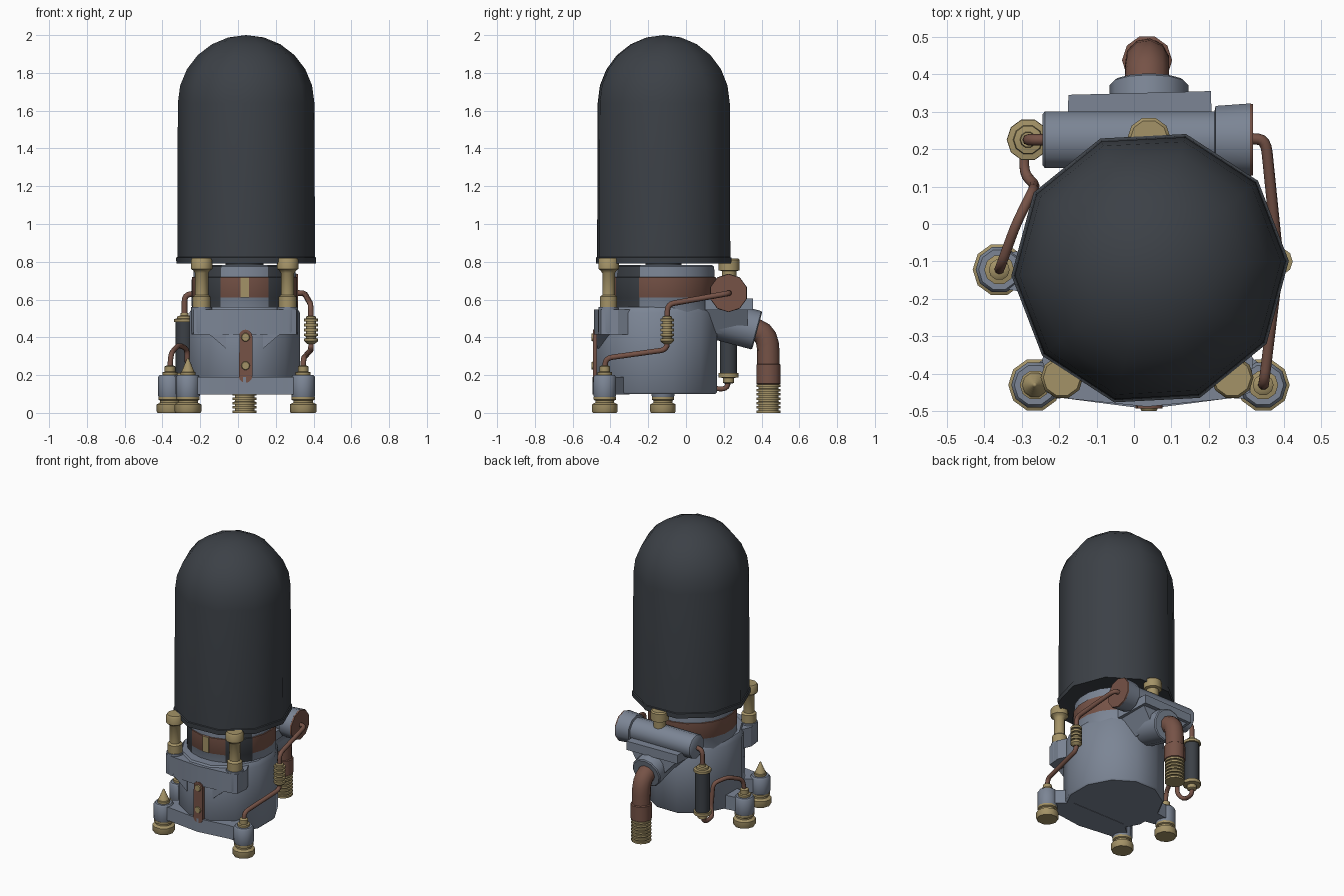
import bpy, bmesh, math
from mathutils import Vector, Matrix

if "Cube" in bpy.data.objects:
    bpy.data.objects.remove(bpy.data.objects["Cube"])

def material(name, rgb):
    m = bpy.data.materials.new(name)
    m.diffuse_color = (*rgb, 1)
    m.use_nodes = True
    m.node_tree.nodes["Principled BSDF"].inputs["Base Color"].default_value = m.diffuse_color
    return m

BLUE = material("blue_grey_metal", (0.20, 0.235, 0.30))
DARK = material("charcoal", (0.045, 0.052, 0.062))
COPPER = material("copper", (0.18, 0.085, 0.062))
BRASS = material("brass", (0.37, 0.29, 0.135))

def finish(name, bm, mats, angle=40):
    bmesh.ops.recalc_face_normals(bm, faces=bm.faces)
    me = bpy.data.meshes.new(name)
    bm.to_mesh(me)
    bm.free()
    for m in mats:
        me.materials.append(m)
    me.shade_smooth()
    me.set_sharp_from_angle(angle=math.radians(angle))
    ob = bpy.data.objects.new(name, me)
    bpy.context.collection.objects.link(ob)
    return ob

def lathe(name, profile, loc, mat, n=10, axis=(0, 0, 1), phase=0, scale=(1, 1), rule=None, mats=None, angle=40):
    """Turn (radius, height) points around an axis; rule(centre) picks a material index."""
    bm = bmesh.new()
    rings = []
    for r, h in profile:
        if r == 0:
            rings.append([bm.verts.new((0, 0, h))] * n)
            continue
        rings.append([bm.verts.new((r * scale[0] * math.cos(phase + math.tau * i / n),
                                    r * scale[1] * math.sin(phase + math.tau * i / n), h)) for i in range(n)])
    for a, b in zip(rings, rings[1:]):
        for i in range(n):
            j = (i + 1) % n
            bm.faces.new(list(dict.fromkeys([a[i], a[j], b[j], b[i]])))
    for ring in (rings[0], rings[-1]):
        if ring[0] is not ring[1]:
            bm.faces.new(ring)
    if rule:
        for f in bm.faces:
            f.material_index = rule(f.calc_center_median())
    rot = Vector((0, 0, 1)).rotation_difference(Vector(axis)).to_matrix().to_4x4()
    bm.transform(Matrix.Translation(loc) @ rot)
    return finish(name, bm, mats or [mat], angle)

def prism(name, pts, lo, hi, mat, plane="xy"):
    """Extrude an outline in the xy plane (along z) or the xz plane (along y)."""
    bm = bmesh.new()
    put = (lambda p, d: (p[0], p[1], d)) if plane == "xy" else (lambda p, d: (p[0], d, p[1]))
    a = [bm.verts.new(put(p, lo)) for p in pts]
    b = [bm.verts.new(put(p, hi)) for p in pts]
    bm.faces.new(a)
    bm.faces.new(b)
    for i in range(len(pts)):
        j = (i + 1) % len(pts)
        bm.faces.new((a[i], a[j], b[j], b[i]))
    return finish(name, bm, [mat], 30)

def pipe(name, pts, radius, mat, bend=0.035, n=8):
    """Tube along a path with rounded corners."""
    pts = [Vector(p) for p in pts]
    path = [pts[0]]
    for p, q, r in zip(pts, pts[1:], pts[2:]):
        a = q + (p - q).normalized() * min(bend, (p - q).length * 0.48)
        b = q + (r - q).normalized() * min(bend, (r - q).length * 0.48)
        path += [a * (1 - t) ** 2 + q * 2 * t * (1 - t) + b * t * t for t in (0, 0.25, 0.5, 0.75, 1)]
    path.append(pts[-1])
    bm = bmesh.new()
    rings, normal, old = [], None, None
    for i, p in enumerate(path):
        d = (path[min(i + 1, len(path) - 1)] - path[max(i - 1, 0)]).normalized()
        normal = d.orthogonal().normalized() if old is None else old.rotation_difference(d) @ normal
        old, side = d, d.cross(normal)
        rings.append([bm.verts.new(p + radius * (normal * math.cos(math.tau * k / n) + side * math.sin(math.tau * k / n)))
                      for k in range(n)])
    for a, b in zip(rings, rings[1:]):
        for k in range(n):
            bm.faces.new((a[k], a[(k + 1) % n], b[(k + 1) % n], b[k]))
    bm.faces.new(rings[0])
    bm.faces.new(rings[-1])
    return finish(name, bm, [mat], 60)

def threads(lo, hi, outer, inner, count):
    step = (hi - lo) / count
    return [p for i in range(count) for p in ((outer, lo + i * step), (outer, lo + (i + 0.55) * step),
                                              (inner, lo + (i + 0.6) * step), (inner, lo + (i + 0.98) * step))]

# Dark dome with a thin rim
dome = [(0.30, 0.80), (0.37, 0.79), (0.371, 0.822), (0.365, 0.825), (0.362, 1.64)]
dome += [(0.362 * math.cos(math.radians(t)), 1.64 + 0.36 * math.sin(math.radians(t))) for t in (15, 30, 45, 60, 75)]
lathe("dome", dome + [(0, 2.0)], (0.043, -0.118, 0), DARK, phase=math.radians(3), angle=50)
lathe("dome_stem", [(0.10, 0.76), (0.10, 0.81)], (0.035, -0.12, 0), DARK)

# Rounded lower body
lathe("lower_body", [(0.97, 0.10), (1, 0.11), (1, 0.53), (0.94, 0.56)], (0.035, -0.155, 0), BLUE, n=12,
      phase=math.radians(15), scale=(0.303, 0.33), angle=45)

# Neck: dark patches behind the front bolts, copper band with a brass tab
def neck_rule(c):
    off = abs(math.degrees(math.atan2(c.x, -c.y)))
    if c.xy.length < 0.2:
        return 0
    if 27 < off < 63:
        return 1
    if 0.61 < c.z < 0.72:
        return 2
    return 0

lathe("neck", [(0.28, 0.5), (0.28, 0.61), (0.281, 0.612), (0.281, 0.718), (0.275, 0.72), (0.272, 0.775), (0.26, 0.782)],
      (0.035, -0.12, 0), None, n=20, phase=math.radians(9), rule=neck_rule, mats=[BLUE, DARK, COPPER])
prism("band_tab", [(0.012, -0.405), (0.058, -0.405), (0.058, -0.395), (0.012, -0.395)], 0.612, 0.718, BRASS)

# Front shoulder carrying the bolts, and the webs that blend it into the body
prism("shoulder", [(-0.245, -0.36), (-0.235, -0.45), (-0.19, -0.465), (0.035, -0.488), (0.265, -0.465), (0.31, -0.45),
                   (0.318, -0.36), (0.25, -0.22), (-0.18, -0.22)], 0.415, 0.548, BLUE)
for side, name in ((-1, "left"), (1, "right")):
    x = 0.035 + side * 0.2275
    prism(name + "_shoulder_web", [(x - side * 0.02, 0.43), (x - side * 0.06, 0.40), (x - side * 0.13, 0.34),
                                   (x - side * 0.13, 0.43)], -0.468, -0.3, BLUE, "xz")
    lathe(name + "_bolt_boss", [(0.052, 0.42), (0.055, 0.43), (0.055, 0.56)], (x, -0.41, 0), BLUE)
    lathe(name + "_front_bolt", [(0.048, 0.55), (0.048, 0.615), (0.035, 0.625), (0.035, 0.74), (0.046, 0.755),
                                 (0.057, 0.762), (0.057, 0.81), (0.05, 0.82)], (x, -0.41, 0), BRASS)
lathe("rear_bolt", [(0.04, 0.69), (0.04, 0.75), (0.058, 0.755), (0.058, 0.81), (0.05, 0.818)], (0.04, 0.228, 0), BRASS)

# Copper gauge strip with brass studs
strip = [(0.04 + 0.036 * math.cos(math.radians(a)), (0.405 if a < 180 else 0.195) + 0.036 * math.sin(math.radians(a)))
         for a in list(range(0, 181, 30)) + list(range(180, 361, 30))]
strip[7] = (strip[6][0], 0.195)
prism("front_strip", strip, -0.493, -0.45, COPPER, "xz")
for name, z in (("upper", 0.40), ("lower", 0.25)):
    lathe(name + "_stud", [(0.024, 0), (0.02, 0.008)], (0.04, -0.491, z), BRASS, axis=(0, -1, 0))

# Base: front flange, left arm and three feet
prism("front_flange", [(-0.265, -0.38), (-0.265, -0.47), (-0.19, -0.465), (0.035, -0.494), (0.26, -0.465), (0.345, -0.47),
                       (0.345, -0.38), (0.24, -0.30), (-0.17, -0.30)], 0.098, 0.19, BLUE)
prism("left_arm", [(-0.36, -0.17), (-0.36, -0.08), (-0.15, -0.05), (-0.15, -0.21)], 0.10, 0.195, BLUE)
feet = {"front_left": (-0.265, -0.43, 0), "front_right": (0.345, -0.43, 0), "left": (-0.36, -0.122, 0)}
for name, loc in feet.items():
    lathe(name + "_foot", [(0.066, 0), (0.071, 0.008), (0.071, 0.045), (0.052, 0.055), (0.052, 0.065), (0.062, 0.07),
                           (0.062, 0.085)], loc, BRASS)
    lathe(name + "_leg", [(0.058, 0.08), (0.063, 0.09), (0.063, 0.19), (0.055, 0.20)], loc, BLUE)
    if name == "front_left":
        cap = [(0.04, 0.19), (0.04, 0.215)]
        for i in range(5):
            cap += [(0.034 - 0.006 * i, 0.217 + 0.014 * i), (0.030 - 0.006 * i, 0.229 + 0.014 * i)]
        cap.append((0, 0.292))
    else:
        cap = [(0.04, 0.19), (0.04, 0.215), (0.028, 0.218), (0.028, 0.245), (0.018, 0.252)]
    lathe(name + "_fitting", cap, loc, BRASS)

# Rear cross cylinder with flared end and copper cap
lathe("cross_cylinder", [(0.07, -0.245), (0.08, -0.238), (0.08, 0.215), (0.095, 0.218), (0.102, 0.31)],
      (0, 0.225, 0.635), BLUE, n=10, axis=(1, 0, 0))
lathe("cylinder_cap", [(0.102, 0.308), (0.1, 0.318)], (0, 0.225, 0.635), COPPER, axis=(1, 0, 0))

# Bracket and slanted outlet
prism("rear_bracket", [(-0.185, 0.1), (-0.175, 0.345), (0.205, 0.355), (0.215, 0.1)], 0.545, 0.605, BLUE)
prism("bracket_web", [(-0.17, 0.56), (0.2, 0.56), (0.12, 0.42), (-0.04, 0.42)], 0.08, 0.325, BLUE, "xz")
lathe("outlet", [(0.105, -0.27), (0.105, 0.02), (0.098, 0.026)], (0.04, 0.352, 0.443), BLUE, n=12, axis=(0, 0.966, -0.26))

# Drain pipe with collar and threaded end
pipe("drain_elbow", [(0.035, 0.32, 0.452), (0.035, 0.435, 0.42), (0.035, 0.437, 0.22)], 0.06, COPPER, bend=0.13, n=10)
lathe("drain_collar", [(0.06, 0.15), (0.067, 0.155), (0.067, 0.255), (0.06, 0.26)], (0.035, 0.437, 0), COPPER)
lathe("drain_thread", threads(0, 0.16, 0.063, 0.052, 7), (0.035, 0.437, 0), BRASS, n=12)

# Dark filter canister with brass ends
fx, fy = -0.283, 0.225
lathe("filter_canister", [(0.047, 0.20), (0.047, 0.485)], (fx, fy, 0), DARK)
lathe("filter_top", [(0.056, 0.48), (0.056, 0.497), (0.04, 0.50), (0.038, 0.512), (0.022, 0.515), (0.02, 0.53)],
      (fx, fy, 0), BRASS)
lathe("filter_bottom", [(0.022, 0.155), (0.03, 0.16), (0.03, 0.185), (0.057, 0.188), (0.057, 0.21)], (fx, fy, 0), BRASS)

# Thin copper pipes
pipe("filter_upper_pipe", [(fx, fy, 0.50), (fx, fy, 0.625), (-0.22, fy, 0.632)], 0.015, COPPER)
pipe("filter_lower_pipe", [(-0.36, -0.122, 0.24), (-0.355, -0.11, 0.315), (-0.315, 0.0, 0.36), (-0.27, 0.09, 0.34),
                           (-0.265, 0.105, 0.17), (-0.295, 0.135, 0.13), (-0.29, 0.215, 0.125), (fx, fy, 0.17)],
     0.014, COPPER)
pipe("right_pipe", [(0.31, 0.228, 0.635), (0.352, 0.225, 0.633), (0.385, -0.098, 0.575), (0.387, -0.1, 0.335),
                    (0.347, -0.425, 0.29), (0.345, -0.43, 0.23)], 0.015, COPPER)
lathe("pipe_bellows", [(0.02, 0.365)] + threads(0.38, 0.51, 0.037, 0.026, 5) + [(0.02, 0.512)], (0.387, -0.1, 0), BRASS)
